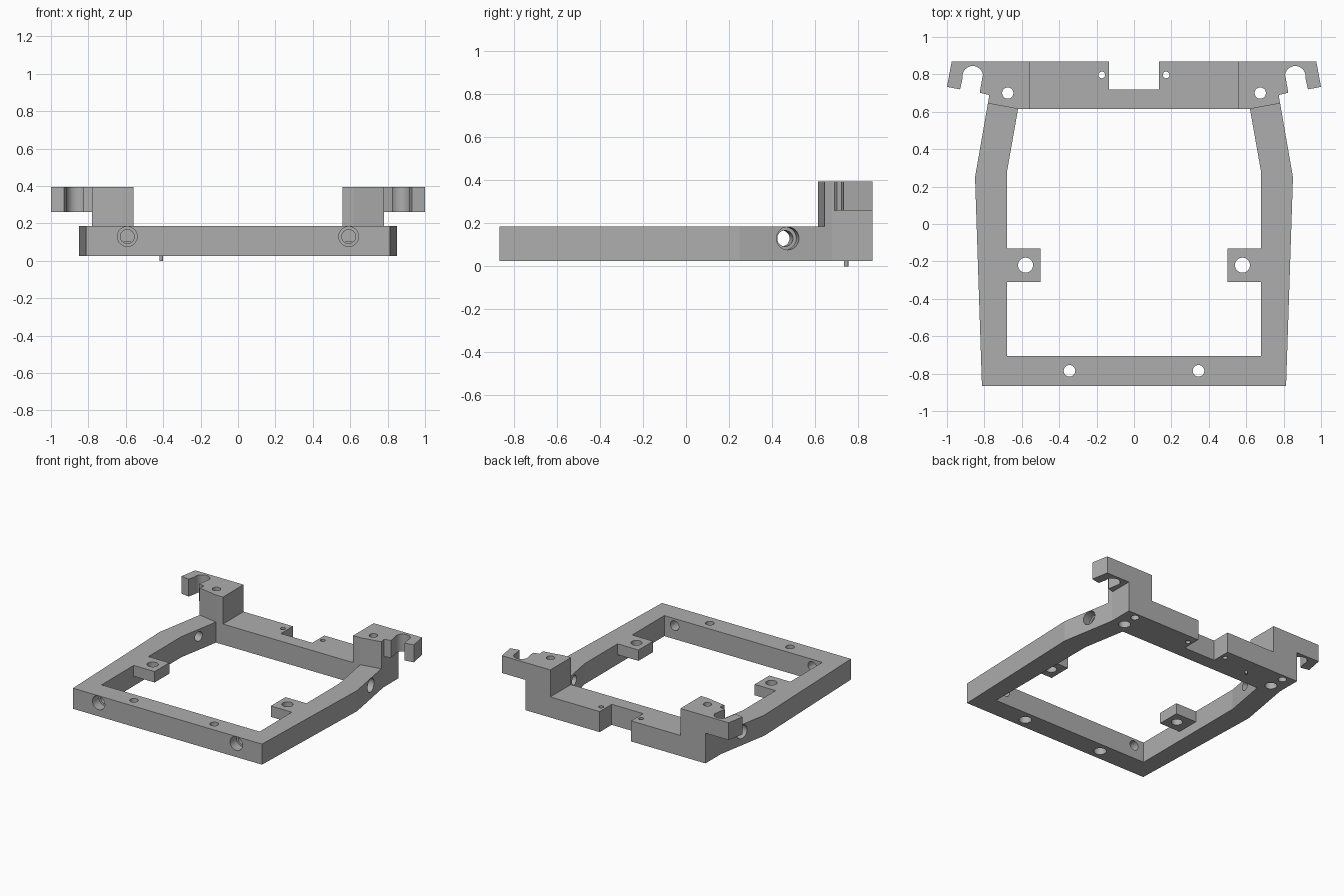
import bpy, bmesh, math
from mathutils import Vector

cube = bpy.data.objects.get("Cube")
if cube:
    bpy.data.objects.remove(cube, do_unlink=True)

grey = bpy.data.materials.new("plain_grey")
grey.use_nodes = True
grey.diffuse_color = (0.42, 0.42, 0.42, 1)
grey.node_tree.nodes["Principled BSDF"].inputs["Base Color"].default_value = (0.42, 0.42, 0.42, 1)

LOW, TOP, HOOK, PEAK = 0.025, 0.185, 0.26, 0.395


def finish(name, bm):
    bmesh.ops.recalc_face_normals(bm, faces=bm.faces)
    mesh = bpy.data.meshes.new(name)
    bm.to_mesh(mesh)
    bm.free()
    mesh.materials.append(grey)
    obj = bpy.data.objects.new(name, mesh)
    bpy.context.collection.objects.link(obj)
    return obj


def prism(name, points, z0, z1):
    bm = bmesh.new()
    face = bm.faces.new([bm.verts.new((x, y, z0)) for x, y in points])
    grown = bmesh.ops.extrude_face_region(bm, geom=[face])["geom"]
    moved = [v for v in grown if isinstance(v, bmesh.types.BMVert)]
    bmesh.ops.translate(bm, verts=moved, vec=(0, 0, z1 - z0))
    return finish(name, bm)


def rod(name, start, end, radius):
    start, end = Vector(start), Vector(end)
    axis = end - start
    bm = bmesh.new()
    bmesh.ops.create_cone(bm, cap_ends=True, segments=48, radius1=radius,
                          radius2=radius, depth=axis.length)
    bm.transform(axis.to_track_quat("Z", "Y").to_matrix().to_4x4())
    bmesh.ops.translate(bm, verts=bm.verts, vec=(start + end) / 2)
    return finish(name, bm)


def flip(points, side):
    return [(x * side, y) for x, y in points]


def both(points):
    return points + flip(points[::-1], -1)


def combine(tool, operation):
    tool.hide_render = True
    mod = frame.modifiers.new(tool.name, "BOOLEAN")
    mod.operation, mod.object, mod.solver = operation, tool, "EXACT"
    bpy.context.view_layer.objects.active = frame
    bpy.ops.object.modifier_apply(modifier=mod.name)
    bpy.data.objects.remove(tool, do_unlink=True)


def add(tool):
    combine(tool, "UNION")


def cut(tool):
    combine(tool, "DIFFERENCE")


# Base ring with the notch in its rear bar
frame = prism("bracket_frame", both([
    (0.813, -0.867), (0.85, 0.25), (0.775, 0.68), (0.775, 0.868),
    (0.135, 0.868), (0.135, 0.72)]), LOW, TOP)

# Central opening, leaving two inward tabs
cut(prism("opening", both([
    (0.68, -0.705), (0.68, -0.31), (0.5, -0.31), (0.5, -0.13),
    (0.68, -0.13), (0.68, 0.275), (0.62, 0.615)]), -0.1, 0.3))

# Open slot of the rear hooks
slot_arc = [(0.862 + 0.055 * math.cos(a), 0.79 + 0.055 * math.sin(a))
            for a in (math.radians(-10 + 7.5 * i) for i in range(25))]
post = [(0.56, 0.868), (0.56, 0.615), (0.62, 0.615), (0.781, 0.645), (0.775, 0.68)]
hook = post + [(0.775, 0.69), (0.825, 0.702)] + slot_arc[::-1] + [
    (0.93, 0.72), (1.0, 0.733), (0.975, 0.868)]

for side in (-1, 1):
    # Tab undersides
    cut(prism("tab_undercut", flip([(0.68, -0.33), (0.45, -0.33), (0.45, -0.11),
                                    (0.68, -0.11)], side), -0.1, 0.1))
    # Rear posts and hooks
    add(prism("post", flip(post + [(0.775, 0.868)], side), TOP, HOOK))
    add(prism("hook", flip(hook, side), HOOK, PEAK))

    # Vertical holes: position, radius, start and end height
    for x, y, r, z0, z1 in (
            (0.58, -0.22, 0.04, -0.1, 0.3),
            (0.345, -0.785, 0.031, -0.1, 0.3),
            (0.345, -0.785, 0.045, -0.1, 0.1),
            (0.172, 0.797, 0.018, -0.1, 0.3),
            (0.675, 0.7, 0.03, -0.1, 0.5),
            (0.675, 0.7, 0.043, -0.1, 0.1),
            (0.68, 0.82, 0.03, -0.1, 0.12)):
        cut(rod("upright_hole", (x * side, y, z0), (x * side, y, z1), r))

    # Stepped holes through the front bar
    x = 0.592 * side
    cut(rod("front_hole", (x, -1, 0.13), (x, -0.6, 0.13), 0.037))
    cut(rod("front_counterbore", (x, -1, 0.13), (x, -0.79, 0.13), 0.053))

    # Stepped holes square to the slanted arms
    mouth = Vector((0.811 * side, 0.473, 0.13))
    out = Vector((0.985 * side, 0.172, 0))
    cut(rod("arm_hole", mouth + out * 0.1, mouth - out * 0.3, 0.037))
    cut(rod("arm_counterbore", mouth + out * 0.1, mouth - out * 0.07, 0.053))

# Smooth hole walls, crisp edges
bpy.ops.object.select_all(action="DESELECT")
frame.select_set(True)
bpy.context.view_layer.objects.active = frame
bpy.ops.object.shade_smooth_by_angle(angle=math.radians(8.5))

# Small pin under the rear bar
rod("locating_pin", (-0.41, 0.745, 0), (-0.41, 0.745, LOW), 0.01)
